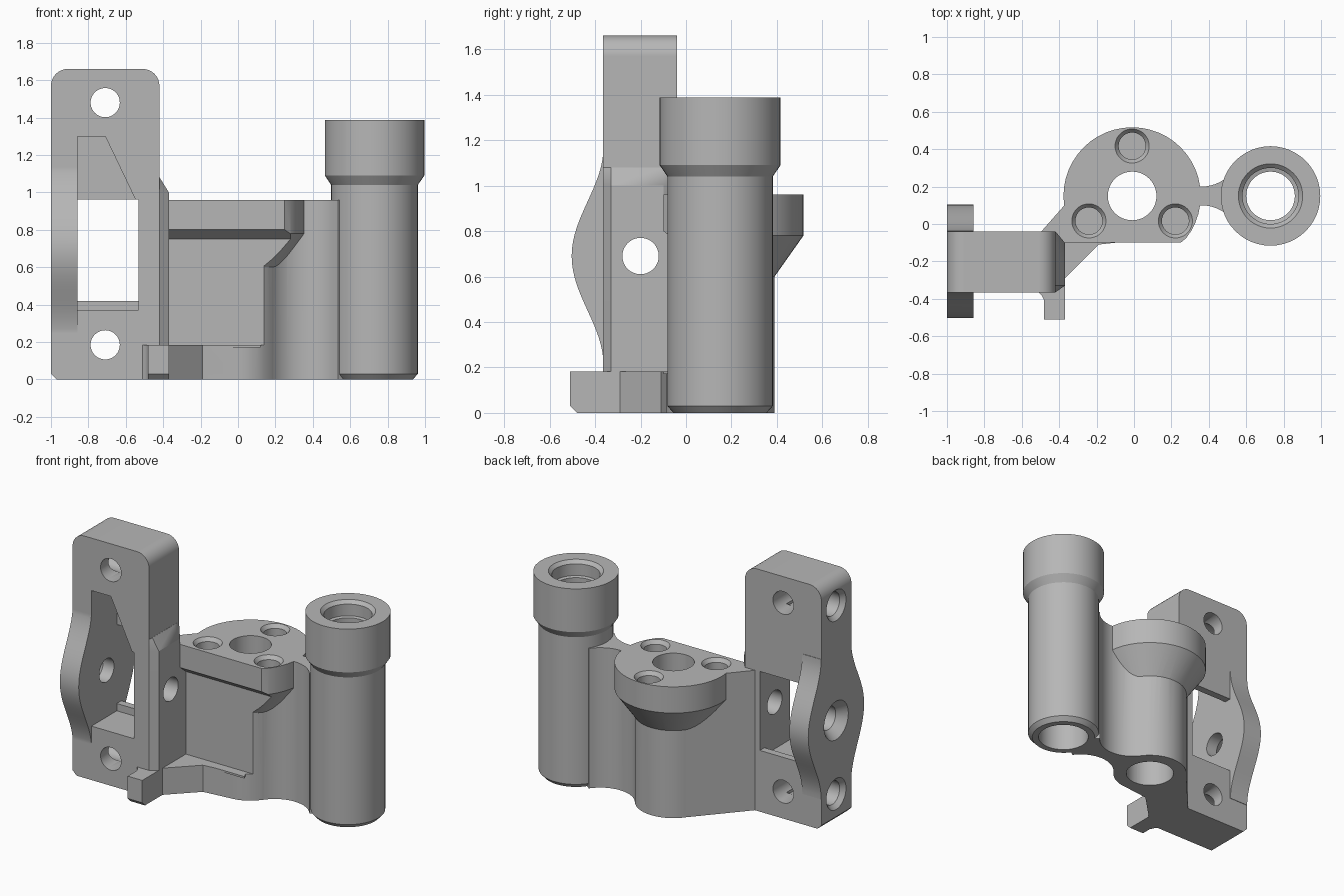
import bpy, bmesh, math
from mathutils import Vector

old = bpy.data.objects.get("Cube")
if old:
    bpy.data.objects.remove(old, do_unlink=True)

grey = bpy.data.materials.new("plain grey")
grey.use_nodes = True
grey.diffuse_color = (0.47, 0.47, 0.47, 1)
grey.node_tree.nodes["Principled BSDF"].inputs["Base Color"].default_value = grey.diffuse_color


def loft(name, rings):
    """Closed solid through rings with equal point counts."""
    bm = bmesh.new()
    loops = [[bm.verts.new(p) for p in ring] for ring in rings]
    n = len(loops[0])
    for a, b in zip(loops, loops[1:]):
        for i in range(n):
            j = (i + 1) % n
            bm.faces.new((a[i], a[j], b[j], b[i]))
    bm.faces.new(loops[0])
    bm.faces.new(loops[-1])
    bmesh.ops.recalc_face_normals(bm, faces=bm.faces)
    mesh = bpy.data.meshes.new(name)
    bm.to_mesh(mesh)
    bm.free()
    mesh.materials.append(grey)
    obj = bpy.data.objects.new(name, mesh)
    bpy.context.collection.objects.link(obj)
    return obj


def place(axis, u, v, t):
    return Vector({"x": (t, u, v), "y": (u, t, v), "z": (u, v, t)}[axis])


def prism(name, axis, points, lo, hi):
    return loft(name, [[place(axis, u, v, t) for u, v in points] for t in (lo, hi)])


def arc(cx, cy, r, a0=0, a1=360, n=48):
    """Points on an arc; a full turn leaves out the repeated end."""
    last = n if a1 - a0 == 360 else n + 1
    angles = [math.radians(a0 + (a1 - a0) * i / n) for i in range(last)]
    return [(cx + r * math.cos(a), cy + r * math.sin(a)) for a in angles]


def lathe(name, axis, center, steps, floor=-9):
    """Turned solid from (radius, position) steps, optionally flattened at v = floor."""
    return loft(name, [[place(axis, u, max(v, floor), t) for u, v in arc(*center, r)]
                       for r, t in steps])


def combine(target, others, operation):
    for other in others:
        mod = target.modifiers.new("combine", "BOOLEAN")
        mod.operation, mod.solver, mod.object = operation, "EXACT", other
        bpy.context.view_layer.objects.active = target
        bpy.ops.object.modifier_apply(modifier=mod.name)
        bpy.data.objects.remove(other, do_unlink=True)


def finish(obj):
    bpy.ops.object.select_all(action="DESELECT")
    obj.select_set(True)
    bpy.context.view_layer.objects.active = obj
    bpy.ops.object.shade_smooth_by_angle(angle=math.radians(28))
    mod = obj.modifiers.new("even shading", "WEIGHTED_NORMAL")
    mod.keep_sharp = True


FRONT, BACK, MID = -0.365, -0.04, -0.2
HUB, POST = (-0.01, 0.15), (0.73, 0.15)

# Upright bracket with rounded top corners
outline = ([(-1, 0.03), (-0.97, 0), (-0.42, 0)] + arc(-0.51, 1.57, 0.09, 0, 90, 8)
           + arc(-0.91, 1.57, 0.09, 90, 180, 8))
bracket = prism("upright_bracket", "y", outline, FRONT, BACK)

# Bulged side ear
heights = [0.21 + 0.96 * i / 32 for i in range(33)]
swell = [(0.163 + 0.07 * (1 + math.cos(math.pi * (z - 0.69) / 0.48)), z) for z in heights]
ear = prism("ear", "x", [(MID - w, z) for w, z in swell]
            + [(MID + w, z) for w, z in reversed(swell)], -1, -0.857)

# Thickened inner pad with tapered top
pad_plan = [(-0.46, FRONT), (-0.42, FRONT), (-0.37, -0.33), (-0.37, -0.1), (-0.42, BACK), (-0.46, BACK)]
pad = loft("pad", [[(x, y, 0) for x, y in pad_plan], [(x, y, 1.0) for x, y in pad_plan],
                   [(min(x, -0.419), y, 1.08) for x, y in pad_plan]])
combine(bracket, [ear, pad], "UNION")

# Bracket window, front recess and screw holes
recess = prism("recess", "y", [(-0.857, 0.37), (-0.533, 0.37), (-0.533, 0.93), (-0.71, 1.3), (-0.857, 1.3)],
               -0.7, -0.09)
window = prism("window", "y", [(-0.857, 0.42), (-0.533, 0.42), (-0.533, 0.962), (-0.857, 0.962)], -0.5, 0.3)
holes = [lathe("pivot_hole", "x", (MID, 0.69), [(0.14, -1.01), (0.08, -0.94), (0.08, -0.3)])]
for z in (0.185, 1.48):
    holes.append(lathe("front_hole", "y", (-0.71, z), [(0.078, -0.6), (0.078, 0.2)]))
    holes.append(lathe("side_hole", "x", (MID, z), [(0.115, -1.01), (0.08, -0.97), (0.08, -0.66)]))
combine(bracket, [recess, window] + holes, "DIFFERENCE")

# Hub body: round core, link to bracket, flange, foot and neck
body = lathe("hub_body", "z", HUB, [(0.24, 0), (0.24, 0.96)])
link = prism("link", "z", [(-0.5, -0.045), (-0.18, 0.318), HUB, (0.12, -0.1), (-0.41, -0.1)], 0.17, 0.96)
flange = lathe("flange", "z", HUB, [(0.22, 0.572), (0.367, 0.78), (0.367, 0.96)], floor=-0.1)
combine(body, [link, flange], "UNION")

# Front pocket under the flange
pocket = prism("pocket", "x", [(-0.037, 0.183), (-0.037, 0.75), (-0.103, 0.803), (-0.4, 0.803), (-0.4, 0.183)],
               -0.37, 0.45)
combine(body, [pocket], "DIFFERENCE")
foot_plan = [(-0.5, -0.045), (-0.18, 0.318), HUB, (-0.01, -0.09), (-0.19, -0.11), (-0.37, -0.29),
             (-0.37, -0.51), (-0.48, -0.51), (-0.48, -0.41), (-0.495, -0.38), (-0.52, -0.355)]
foot = loft("foot", [[(x, max(y, -0.48), 0) for x, y in foot_plan],
                     [(x, y, 0.03) for x, y in foot_plan], [(x, y, 0.183) for x, y in foot_plan]])
turn = math.degrees(math.atan2(0.265, 0.37))
lower = arc(0.36, 0.15 - 0.265, 0.215, 180 - turn, turn, 16)
upper = [(x, 0.3 - y) for x, y in reversed(lower)]
neck = prism("neck", "z", lower + [POST] + upper + [HUB], 0, 0.96)
combine(body, [foot, neck], "UNION")

# Hub bore, blind screw holes, and clearance for the post bore
bores = [lathe("hub_bore", "z", HUB, [(0.155, -0.1), (0.155, 0.6), (0.13, 0.63), (0.13, 1.1)]),
         lathe("clearance", "z", POST, [(0.18, -0.1), (0.18, 1.1)])]
for angle in (90, 210, 330):
    spot = arc(*HUB, 0.267, angle, angle + 1, 1)[0]
    bores.append(lathe("screw_hole", "z", spot, [(0.072, 0.82), (0.072, 0.935), (0.095, 0.965)]))
combine(body, bores, "DIFFERENCE")

# Round post with collar
post = lathe("round_post", "z", POST, [(0.205, 0), (0.232, 0.03), (0.232, 1.04), (0.266, 1.09), (0.266, 1.387)])
post_bore = lathe("post_bore", "z", POST, [(0.163, -0.1), (0.163, 1.15), (0.13, 1.18), (0.13, 1.28),
                                           (0.15, 1.285), (0.15, 1.365), (0.175, 1.39)])
combine(post, [post_bore], "DIFFERENCE")

for part in (bracket, body, post):
    finish(part)
